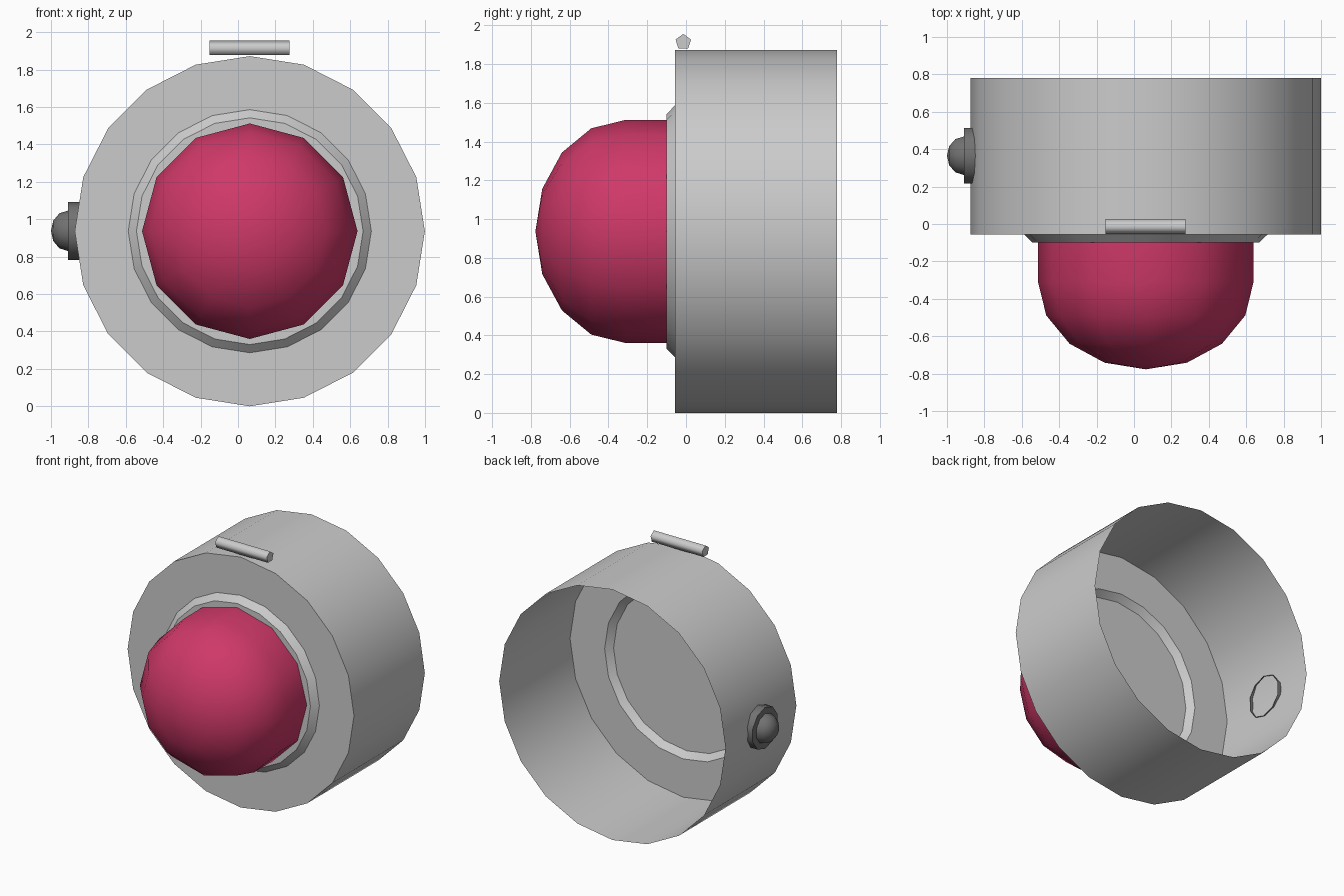
import bpy, bmesh
from math import sin, cos, pi, radians

if "Cube" in bpy.data.objects:
    bpy.data.objects.remove(bpy.data.objects["Cube"])


def lathe(name, profile, sides, axis, centre, smooth, color=None):
    """Revolve (position along axis, radius) points; first corner of each ring points up."""
    bm = bmesh.new()
    rings = []
    for a, r in profile:
        ring = []
        for i in range(1 if r < 1e-5 else sides):
            t = 2 * pi * i / sides
            side, up = r * sin(t), r * cos(t)
            co = (a, centre[1] + side, centre[2] + up) if axis == 'X' else \
                 (centre[0] + side, a, centre[2] + up)
            ring.append(bm.verts.new(co))
        rings.append(ring)
    for r0, r1 in zip(rings, rings[1:]):
        for i in range(sides):
            j = (i + 1) % sides
            quad = [r0[i % len(r0)], r0[j % len(r0)], r1[j % len(r1)], r1[i % len(r1)]]
            bm.faces.new(list(dict.fromkeys(quad)))
    # merge the flat end fans into single faces
    bmesh.ops.dissolve_limit(bm, angle_limit=0.001, verts=bm.verts[:], edges=bm.edges[:])
    bmesh.ops.recalc_face_normals(bm, faces=bm.faces[:])
    mesh = bpy.data.meshes.new(name)
    bm.to_mesh(mesh)
    bm.free()
    obj = bpy.data.objects.new(name, mesh)
    bpy.context.collection.objects.link(obj)
    if color:
        mat = bpy.data.materials.new(name + "_color")
        mat.diffuse_color = (*color, 1)
        mat.use_nodes = True
        mat.node_tree.nodes["Principled BSDF"].inputs["Base Color"].default_value = mat.diffuse_color
        mesh.materials.append(mat)
    bpy.ops.object.select_all(action='DESELECT')
    obj.select_set(True)
    bpy.context.view_layer.objects.active = obj
    bpy.ops.object.shade_smooth_by_angle(angle=radians(smooth))
    return obj


def dome(base, depth, radius, steps):
    """Half-ellipse profile bulging from base towards the negative axis."""
    return [(base - depth * sin(pi / 2 * k / steps), radius * cos(pi / 2 * k / steps))
            for k in range(steps + 1)]


CX, CZ = 0.063, 0.936

# Housing: drum open at the back, with a raised bevelled seat in front
lathe("housing", [(0.78, 0.936), (-0.057, 0.936), (-0.057, 0.65), (-0.1, 0.606), (-0.1, 0)],
      20, 'Y', (CX, 0, CZ), 40)

# Red lens: short straight sleeve ending in a flattened dome
lathe("lens", [(-0.1, 0.576)] + dome(-0.31, 0.467, 0.576, 4),
      12, 'Y', (CX, 0, CZ), 40, (0.62, 0.04, 0.14))

# Side button: open-backed collar with a small dome
lathe("side_button", [(-0.842, 0.155), (-0.91, 0.155)] + dome(-0.91, 0.09, 0.108, 3),
      10, 'X', (0, 0.365, 0.938), 40, (0.17, 0.17, 0.17))

# Hinge pin: five-sided bar on top of the front edge
lathe("hinge_pin", [(-0.152, 0), (-0.152, 0.042), (0.275, 0.042), (0.275, 0)],
      5, 'X', (0, -0.014, 1.913), 75)
